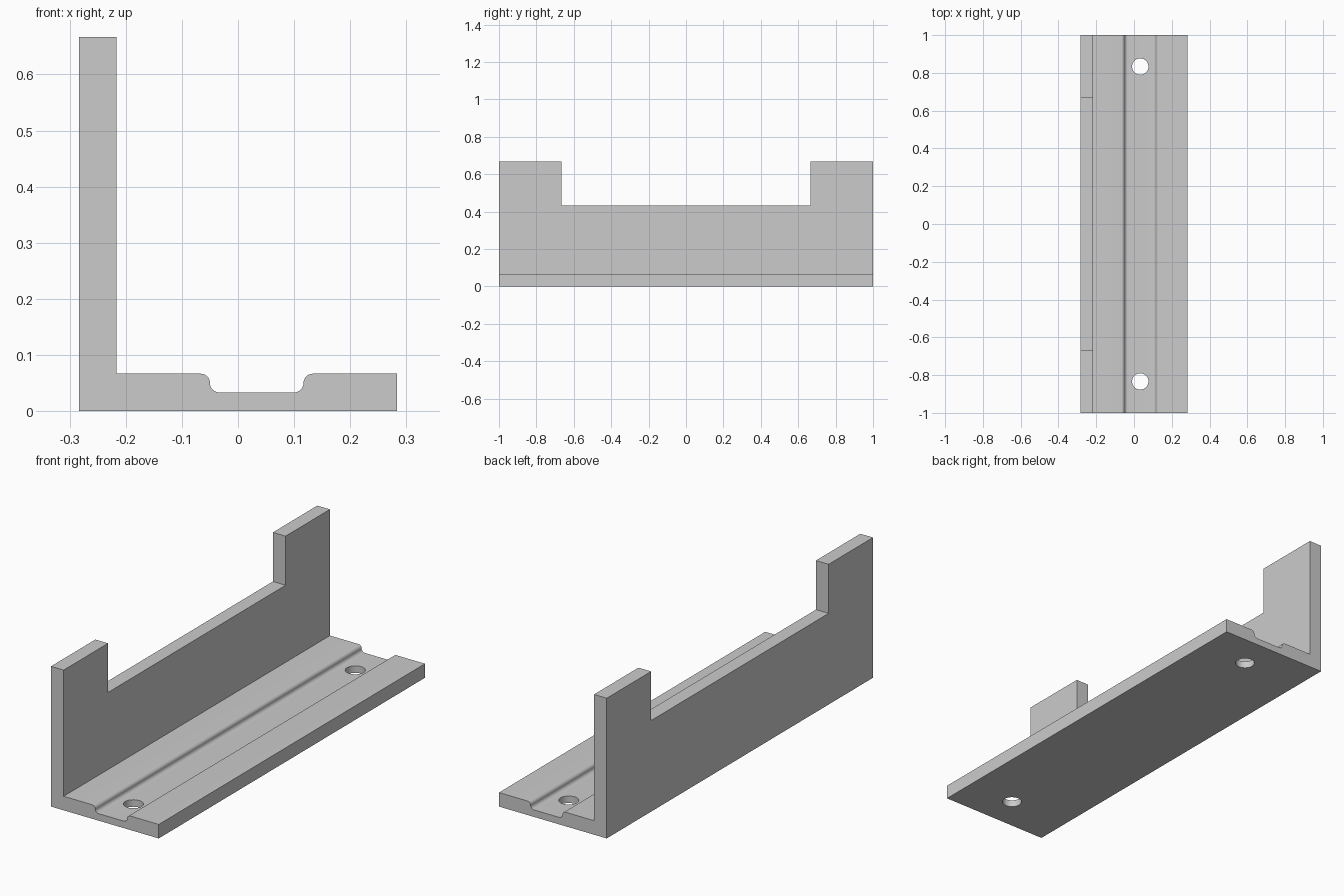
import bpy, bmesh
from math import sin, cos, radians

cube = bpy.data.objects.get("Cube")
if cube:
    bpy.data.objects.remove(cube, do_unlink=True)

HALF_W, HALF_L, HEIGHT = 0.2833, 1.0, 0.6667
THICK, FLOOR = 0.0667, 0.0333      # plate thickness, groove floor height
GROOVE_X, GROOVE_HALF = 0.0333, 0.0833
R = (THICK - FLOOR) / 2            # groove edge radius
NOTCH_Z, NOTCH_Y = 0.4333, 0.6667

grey = bpy.data.materials.new("light grey")
grey.use_nodes = True
colour = (0.6, 0.6, 0.6, 1)
grey.diffuse_color = colour
grey.node_tree.nodes["Principled BSDF"].inputs["Base Color"].default_value = colour


def arc(cx, cz, start, end, steps=8):
    angles = [radians(start + (end - start) * i / steps) for i in range(steps + 1)]
    return [(cx + R * cos(a), cz + R * sin(a)) for a in angles]


def extrude_profile(name, points):
    """Extrude an x-z outline along y."""
    bm = bmesh.new()
    face = bm.faces.new([bm.verts.new((x, -HALF_L, z)) for x, z in points])
    moved = bmesh.ops.extrude_face_region(bm, geom=[face])["geom"]
    verts = [g for g in moved if isinstance(g, bmesh.types.BMVert)]
    bmesh.ops.translate(bm, verts=verts, vec=(0, 2 * HALF_L, 0))
    bmesh.ops.recalc_face_normals(bm, faces=bm.faces[:])
    mesh = bpy.data.meshes.new(name)
    bm.to_mesh(mesh)
    bm.free()
    obj = bpy.data.objects.new(name, mesh)
    bpy.context.collection.objects.link(obj)
    obj.data.materials.append(grey)
    return obj


def cut(target, cutter):
    """Subtract the cutter from the target, then discard it."""
    cutter.hide_render = True
    cutter.data.materials.append(grey)
    mod = target.modifiers.new("cut", "BOOLEAN")
    mod.operation, mod.solver, mod.object = "DIFFERENCE", "EXACT", cutter
    bpy.ops.object.select_all(action="DESELECT")
    bpy.context.view_layer.objects.active = target
    target.select_set(True)
    bpy.ops.object.modifier_apply(modifier=mod.name)
    bpy.data.objects.remove(cutter, do_unlink=True)


# Angle section with a rounded groove in the base
left = GROOVE_X - GROOVE_HALF
mid = FLOOR + R
half_groove = arc(left - R, mid, 90, 0) + arc(left + R, mid, 180, 270)[1:]
mirrored = [(2 * GROOVE_X - x, z) for x, z in reversed(half_groove)]
wall_x = -HALF_W + THICK
outline = [(-HALF_W, 0), (-HALF_W, HEIGHT), (wall_x, HEIGHT), (wall_x, THICK)]
outline += half_groove + mirrored + [(HALF_W, THICK), (HALF_W, 0)]
bracket = extrude_profile("angle_bracket", outline)

# Wide notch in the top of the wall
bpy.ops.mesh.primitive_cube_add(size=1, location=(-HALF_W, 0, NOTCH_Z + 0.5))
notch = bpy.context.object
notch.name = "notch_cutter"
notch.scale = (0.3, 2 * NOTCH_Y, 1)
bpy.context.view_layer.update()
cut(bracket, notch)

# Screw holes through the groove floor
for y in (-0.8333, 0.8333):
    bpy.ops.mesh.primitive_cylinder_add(vertices=48, radius=0.0433, depth=0.3,
                                        location=(GROOVE_X, y, 0))
    hole = bpy.context.object
    hole.name = "hole_cutter"
    cut(bracket, hole)

# Smooth the curves and keep the corners crisp
bpy.ops.object.select_all(action="DESELECT")
bpy.context.view_layer.objects.active = bracket
bracket.select_set(True)
bpy.ops.object.shade_smooth_by_angle(angle=radians(30))
